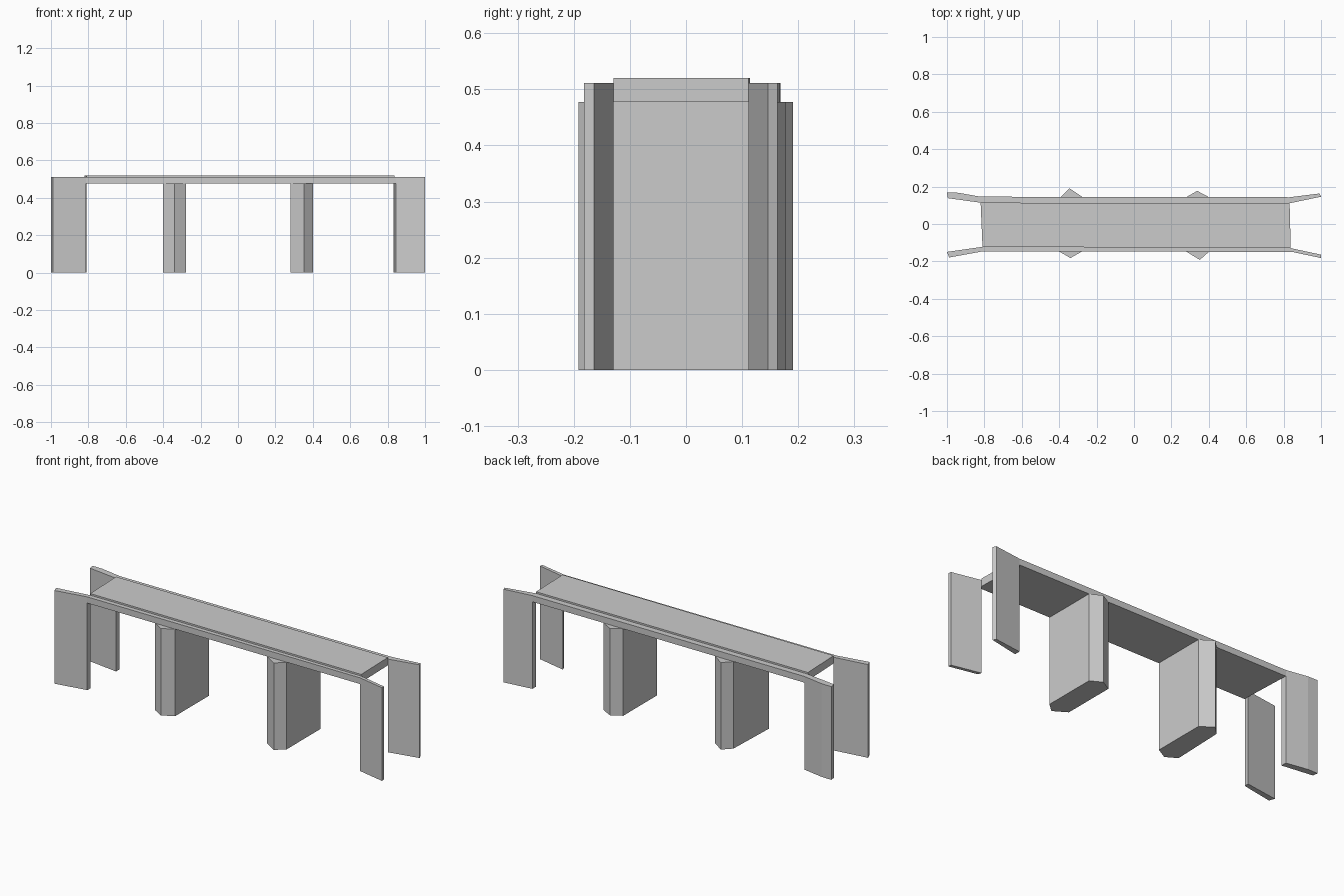
import bpy
import bmesh

if "Cube" in bpy.data.objects:
    bpy.data.objects.remove(bpy.data.objects["Cube"])


def prism(name, outline, z0, z1):
    """Extrude a plan outline straight up from z0 to z1."""
    bm = bmesh.new()
    face = bm.faces.new([bm.verts.new((x, y, z0)) for x, y in outline])
    result = bmesh.ops.extrude_face_region(bm, geom=[face])
    for v in result["geom"]:
        if isinstance(v, bmesh.types.BMVert):
            v.co.z = z1
    bmesh.ops.recalc_face_normals(bm, faces=bm.faces)
    mesh = bpy.data.meshes.new(name)
    bm.to_mesh(mesh)
    bm.free()
    obj = bpy.data.objects.new(name, mesh)
    bpy.context.collection.objects.link(obj)
    return obj


UNDERSIDE, BEAM_TOP, DECK_TOP = 0.477, 0.511, 0.52

# Inner and outer beam corners at the ends of the span
front_in = [(-0.81, -0.122), (0.838, -0.129)]
front_out = [(-0.812, -0.147), (0.845, -0.149)]
back_in = [(-0.82, 0.114), (0.832, 0.111)]
back_out = [(-0.82, 0.146), (0.832, 0.143)]

# Road deck, slightly proud of the edge beams
prism("deck", front_in + back_in[::-1], UNDERSIDE, DECK_TOP)

# Edge beams along both sides
prism("front_beam", front_out + front_in[::-1], UNDERSIDE, BEAM_TOP)
prism("back_beam", back_in + back_out[::-1], UNDERSIDE, BEAM_TOP)

# Flared wing walls: tip points run from the outer side to the inner side
wings = {
    "front_left_wing": (front_in[0], front_out[0], [(-0.988, -0.179), (-1.0, -0.149)]),
    "front_right_wing": (front_in[1], front_out[1], [(1.0, -0.182), (1.0, -0.164)]),
    "back_left_wing": (back_in[0], back_out[0], [(-0.94, 0.167), (-1.0, 0.168), (-0.995, 0.138)]),
    "back_right_wing": (back_in[1], back_out[1], [(0.992, 0.163), (1.0, 0.146)]),
}
for name, (inner, outer, tip) in wings.items():
    prism(name, [inner, outer] + tip, 0, BEAM_TOP)

# River piers with pointed cutwaters at both ends
prism("left_pier", [(-0.40, -0.147), (-0.34, -0.182), (-0.278, -0.147),
                    (-0.278, 0.146), (-0.345, 0.191), (-0.39, 0.146)], 0, UNDERSIDE)
prism("right_pier", [(0.28, -0.148), (0.352, -0.192), (0.40, -0.149),
                     (0.40, 0.144), (0.338, 0.177), (0.28, 0.144)], 0, UNDERSIDE)
